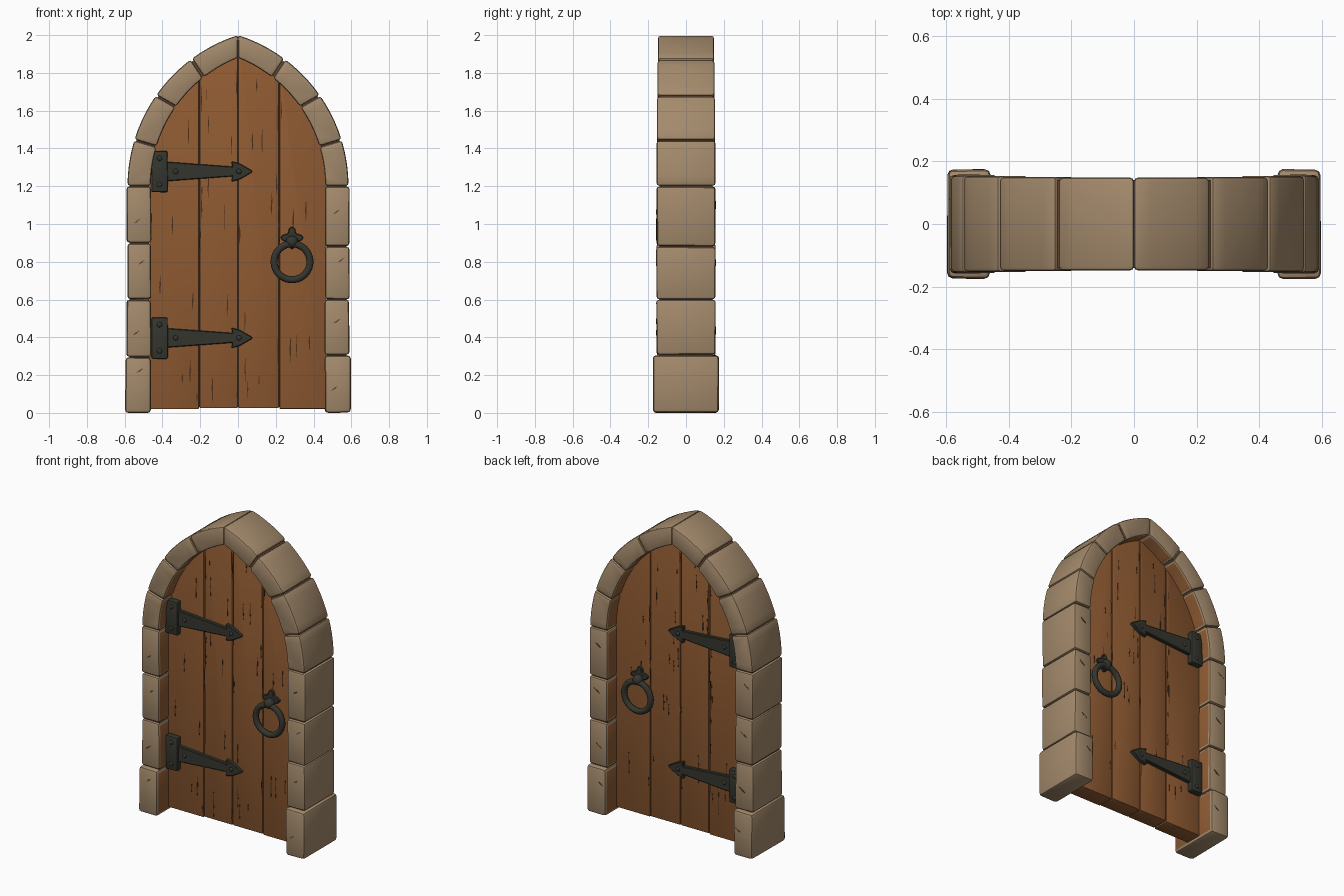
import bpy, bmesh, math, random
from mathutils import Matrix, Vector

if "Cube" in bpy.data.objects:
    bpy.data.objects.remove(bpy.data.objects["Cube"])

random.seed(4)

def material(name, rgb):
    m = bpy.data.materials.new(name)
    m.diffuse_color = (*rgb, 1)
    m.use_nodes = True
    m.node_tree.nodes["Principled BSDF"].inputs["Base Color"].default_value = m.diffuse_color
    return m

STONE = material("tan stone", (0.37, 0.255, 0.15))
REVEAL = material("brown reveal", (0.27, 0.105, 0.033))
MORTAR = material("dark mortar", (0.13, 0.065, 0.028))
WOOD = material("oak wood", (0.28, 0.105, 0.032))
GRAIN = material("dark grain", (0.075, 0.03, 0.011))
IRON = material("black iron", (0.036, 0.036, 0.028))

def finish(name, bm, mats, angle=32):
    bmesh.ops.recalc_face_normals(bm, faces=bm.faces)
    me = bpy.data.meshes.new(name)
    bm.to_mesh(me)
    bm.free()
    for m in mats:
        me.materials.append(m)
    for p in me.polygons:
        p.use_smooth = True
    me.set_sharp_from_angle(angle=math.radians(angle))
    ob = bpy.data.objects.new(name, me)
    bpy.context.collection.objects.link(ob)
    return ob

def add_prism(bm, pts, y0, y1, inner=()):
    """Extrude an (x, z) outline along y; listed sides get material 1."""
    a = [bm.verts.new((x, y0, z)) for x, z in pts]
    b = [bm.verts.new((x, y1, z)) for x, z in pts]
    bm.faces.new(a)
    bm.faces.new(b[::-1])
    n = len(pts)
    for i in range(n):
        f = bm.faces.new((a[i], b[i], b[(i + 1) % n], a[(i + 1) % n]))
        f.material_index = 1 if i in inner else 0

def prism(name, pts, y0, y1, mats, bevel=0.0, segs=2, inner=(), jitter=0.0):
    bm = bmesh.new()
    add_prism(bm, pts, y0, y1, inner)
    bmesh.ops.recalc_face_normals(bm, faces=bm.faces)
    if jitter:
        for v in bm.verts:
            v.co += Vector([random.uniform(-jitter, jitter) for _ in range(3)])
    if bevel:
        es = [e for e in bm.edges if e.calc_face_angle(0) > 0.5]
        bmesh.ops.bevel(bm, geom=es, offset=bevel, segments=segs, profile=0.5,
                        affect='EDGES', clamp_overlap=True)
    return finish(name, bm, mats)

# Pointed arch: each half is a circular arc centred across the middle line
SPRING = 1.2
def arc(half, top):
    h = top - SPRING
    c = (h * h - half * half) / (2 * half)
    return c, half + c
OUT, INN = arc(0.585, 2.0), arc(0.462, 1.88)

def arc_pts(a, z0, z1, n=5):
    c, r = a
    t0, t1 = (math.asin(min(1, (z - SPRING) / r)) for z in (z0, z1))
    res = []
    for i in range(n + 1):
        t = t0 + (t1 - t0) * i / n
        res.append((max(0.0, r * math.cos(t) - c), SPRING + r * math.sin(t)))
    return res

GAP = 0.003
for s, side in ((-1, "left"), (1, "right")):
    flip = lambda pts: [(s * x, z) for x, z in pts]
    # Foot block
    top = 0.3 + 0.006 * s
    prism(f"{side}_foot_block", flip([(0.46, 0), (0.46, top), (0.597, top), (0.597, 0)]),
          -0.174, 0.174, (STONE, REVEAL), 0.018, 2, (0,), 0.002)
    # Post blocks
    joints = [top, 0.6, 0.89 - 0.01 * s, 1.2]
    for i in range(3):
        a, b = joints[i] + GAP, joints[i + 1] - GAP
        o = 0.587 + random.uniform(-0.004, 0.003)
        d = 0.156 + random.uniform(-0.002, 0.002)
        prism(f"{side}_post_block_{i + 1}", flip([(0.46, a), (0.46, b), (o, b), (o, a)]),
              -d, d, (STONE, REVEAL), 0.014, 2, (0,), 0.002)
    # Arch blocks
    jo, ji = [1.2, 1.445, 1.68, 1.873, 2.0], [1.2, 1.41, 1.62, 1.775, 1.88]
    for i in range(4):
        last = 0 if i == 3 else GAP
        inner = arc_pts(INN, ji[i] + GAP, ji[i + 1] - last)
        outer = arc_pts(OUT, jo[i] + GAP, jo[i + 1] - last)
        d = 0.156 - 0.0025 * i
        prism(f"{side}_arch_block_{i + 1}", flip(inner + outer[::-1]), -d, d,
              (STONE, REVEAL), 0.013, 2, range(5))
    # Mortar core behind the joints
    core_in = [(0.47, 0.02)] + arc_pts(arc(0.47, 1.89), 1.2, 1.89, 14)
    core_out = [(0.574, 0.02)] + arc_pts(arc(0.574, 1.986), 1.2, 1.986, 14)
    prism(f"{side}_mortar_core", flip(core_in + core_out[::-1]), -0.14, 0.14, (MORTAR,))

# Door planks, tops cut to the arch
DOOR = arc(0.472, 1.892)
def door_top(x):
    c, r = DOOR
    return SPRING + math.sqrt(max(0, r * r - (abs(x) + c) ** 2))

def door_outline(x0, x1, z0, n=10):
    xs = [x0 + (x1 - x0) * i / n for i in range(n + 1)]
    return [(x0, z0), (x1, z0)] + [(x, door_top(x)) for x in reversed(xs)]

FACE = 0.056
cuts = [-0.47, -0.205, 0.0, 0.218, 0.47]
for i in range(4):
    prism(f"door_plank_{i + 1}",
          door_outline(cuts[i] + 0.002, cuts[i + 1] - 0.002, 0.02 + random.uniform(0, 0.006)),
          -FACE, FACE, (WOOD,), 0.006, 2)
prism("plank_gap_filler", door_outline(-0.46, 0.46, 0.03), -0.045, 0.045, (GRAIN,))

# Wood grain: thin dark slivers on both faces
bm = bmesh.new()
for s in (-1, 1):
    for _ in range(46):
        x = random.uniform(-0.42, 0.42)
        if random.random() < 0.35:
            x = random.choice(cuts[1:4]) + random.uniform(-0.015, 0.015)
        h, w = random.uniform(0.02, 0.09), random.uniform(0.002, 0.005)
        z = random.uniform(0.03 + h, door_top(x) - 0.05 - h)
        k = random.uniform(-0.4, 0.4) * h
        pts = [(x, z - h), (x + w, z + k), (x + w * 0.3, z + h), (x - w, z - k)]
        add_prism(bm, pts, s * (FACE - 0.003), s * (FACE + 0.0015))
finish("wood_grain", bm, (GRAIN,))

# Small cracks in the stone faces
bm = bmesh.new()
for s in (-1, 1):
    for side in (-1, 1):
        for z in (0.17, 0.43, 0.75, 1.05):
            d = 0.174 if z < 0.3 else 0.156
            x, z = side * random.uniform(0.49, 0.55), z + random.uniform(-0.06, 0.06)
            add_prism(bm, [(x - 0.018, z - 0.012), (x + 0.003, z - 0.003),
                           (x + 0.02, z + 0.016), (x - 0.004, z + 0.003)],
                      s * (d - 0.005), s * (d + 0.002))
finish("stone_cracks", bm, (MORTAR,))

def ball(bm, loc, r, flat=1.0):
    m = Matrix.Translation(loc) @ Matrix.Diagonal((r, r * flat, r, 1))
    bmesh.ops.create_uvsphere(bm, u_segments=16, v_segments=10, radius=1, matrix=m)

# Ironwork, the same on front and back
for s, face in ((-1, "front"), (1, "back")):
    for zc, level in ((0.397, "lower"), (1.278, "upper")):
        prism(f"{face}_{level}_hinge_plate",
              [(-0.457, zc - 0.11), (-0.372, zc - 0.11), (-0.372, zc + 0.108), (-0.457, zc + 0.108)],
              s * 0.05, s * 0.093, (IRON,), 0.008, 2, (), 0.002)
        upper = [(-0.385, 0.052), (-0.03, 0.026), (-0.035, 0.054), (0.01, 0.042), (0.076, 0.004)]
        pts = upper + [(x, -z) for x, z in reversed(upper)]
        prism(f"{face}_{level}_hinge_strap", [(x, zc + z) for x, z in pts],
              s * 0.05, s * 0.078, (IRON,), 0.005, 1)
        bm = bmesh.new()
        for x, dz, y in ((-0.415, 0.07, 0.092), (-0.415, -0.07, 0.092),
                         (-0.33, 0, 0.077), (0.005, 0, 0.077)):
            ball(bm, (x, s * y, zc + dz), 0.014, 0.6)
        finish(f"{face}_{level}_hinge_rivets", bm, (IRON,), 60)

    # Handle plate with four lobes, knob and ring
    lobes = []
    for i in range(32):
        t = math.tau * i / 32
        r = 0.046 + 0.014 * math.cos(4 * t)
        lobes.append((0.286 + r * math.cos(t), 0.927 + r * math.sin(t)))
    prism(f"{face}_handle_plate", lobes, s * 0.05, s * 0.074, (IRON,), 0.004, 1)
    bm = bmesh.new()
    ball(bm, (0.286, s * 0.084, 0.905), 0.033)
    finish(f"{face}_handle_knob", bm, (IRON,), 60)
    bpy.ops.mesh.primitive_torus_add(major_radius=0.095, minor_radius=0.0185,
                                     major_segments=40, minor_segments=12,
                                     location=(0.286, s * 0.09, 0.8),
                                     rotation=(math.pi / 2, 0, 0))
    ring = bpy.context.object
    ring.name = f"{face}_handle_ring"
    ring.data.materials.append(IRON)
    for p in ring.data.polygons:
        p.use_smooth = True
